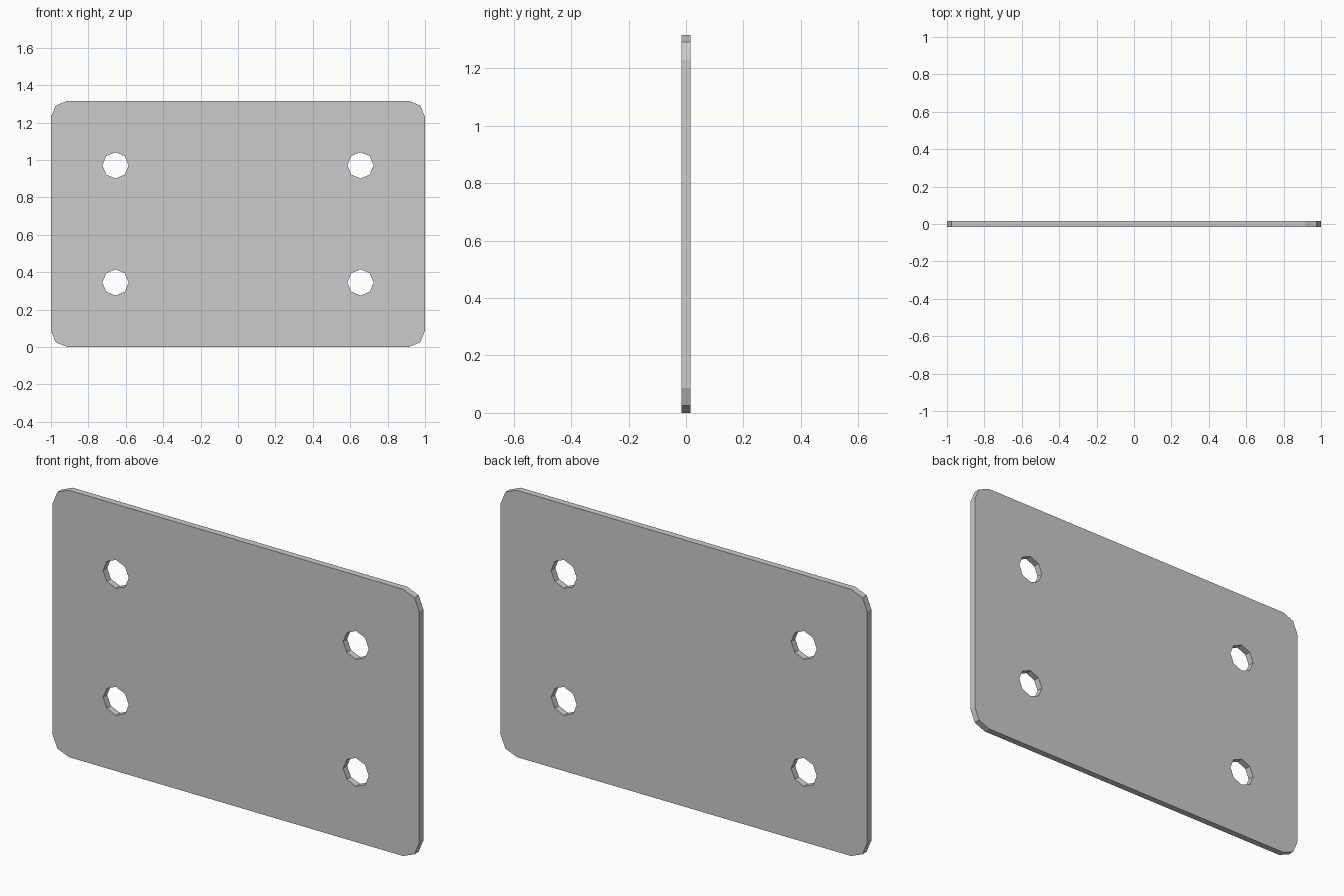
import bpy, bmesh
from math import sin, cos, pi

if "Cube" in bpy.data.objects:
    bpy.data.objects.remove(bpy.data.objects["Cube"])

W, H, T = 1.0, 1.316, 0.032      # half width, height, thickness
R = 0.087                        # corner radius
HOLE_R, HOLE_X, HOLE_Z = 0.07, 0.655, 0.313


def arc(cx, cz, r, start, step, count):
    return [(cx + r * cos(start + i * step), cz + r * sin(start + i * step))
            for i in range(count)]


def add_loop(bm, points):
    verts = [bm.verts.new((x, -T / 2, z)) for x, z in points]
    return [bm.edges.new((v, verts[(i + 1) % len(verts)])) for i, v in enumerate(verts)]


bm = bmesh.new()

# Outline with two-segment rounded corners
outline = []
for i, (sx, top) in enumerate([(1, 1), (-1, 1), (-1, 0), (1, 0)]):
    outline += arc(sx * (W - R), H - R if top else R, R, i * pi / 2, pi / 4, 3)
edges = add_loop(bm, outline)

# Four eight-sided holes
for sx in (-1, 1):
    for sz in (-1, 1):
        edges += add_loop(bm, arc(sx * HOLE_X, H / 2 + sz * HOLE_Z, HOLE_R, 0, pi / 4, 8))

# Fill the profile and extrude it to the plate thickness
bmesh.ops.triangle_fill(bm, use_beauty=True, edges=edges)
ext = bmesh.ops.extrude_face_region(bm, geom=bm.faces[:], use_keep_orig=True)
bmesh.ops.translate(bm, vec=(0, T, 0),
                    verts=[g for g in ext["geom"] if isinstance(g, bmesh.types.BMVert)])
bmesh.ops.recalc_face_normals(bm, faces=bm.faces[:])

mesh = bpy.data.meshes.new("mounting_plate")
bm.to_mesh(mesh)
bm.free()
bpy.context.collection.objects.link(bpy.data.objects.new("mounting_plate", mesh))
